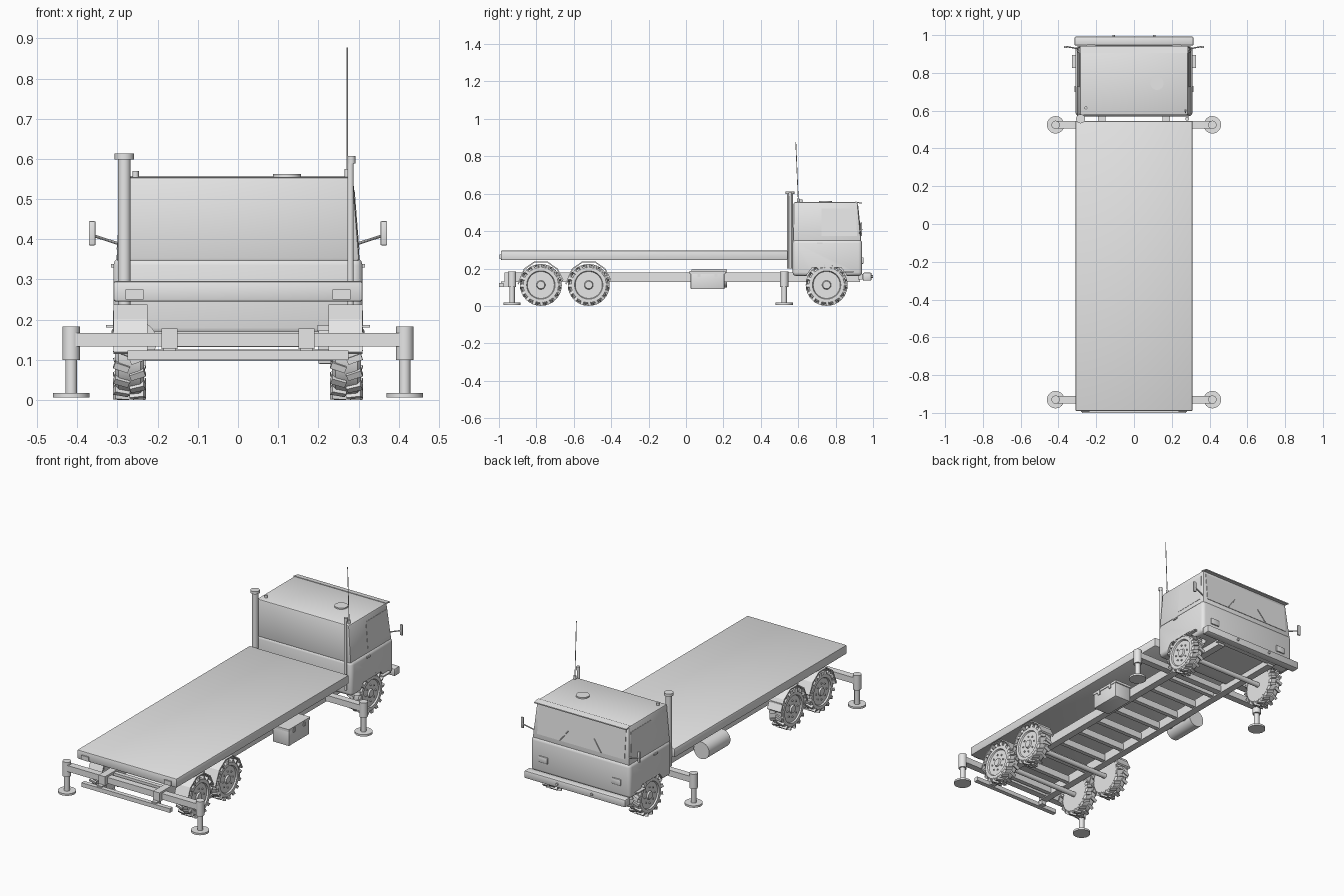
import bpy, bmesh, math
from mathutils import Vector, Matrix

if "Cube" in bpy.data.objects:
    bpy.data.objects.remove(bpy.data.objects["Cube"])

grey = bpy.data.materials.new("plain_grey")
grey.diffuse_color = (0.8, 0.8, 0.8, 1)
grey.use_nodes = True
grey.node_tree.nodes["Principled BSDF"].inputs["Base Color"].default_value = grey.diffuse_color


def finish(name, bm, smooth=False, bevel=0, seg=2):
    bmesh.ops.recalc_face_normals(bm, faces=bm.faces[:])
    me = bpy.data.meshes.new(name)
    bm.to_mesh(me)
    bm.free()
    me.materials.append(grey)
    ob = bpy.data.objects.new(name, me)
    bpy.context.collection.objects.link(ob)
    bpy.ops.object.select_all(action='DESELECT')
    ob.select_set(True)
    bpy.context.view_layer.objects.active = ob
    if bevel:
        m = ob.modifiers.new("bevel", 'BEVEL')
        m.width, m.segments = bevel, seg
        m.limit_method = 'ANGLE'
        bpy.ops.object.modifier_apply(modifier=m.name)
    if smooth or bevel:
        bpy.ops.object.shade_smooth_by_angle(angle=math.radians(35))
    return ob


def add_box(bm, lo, hi, mat=Matrix()):
    lo, hi = Vector(lo), Vector(hi)
    size = Matrix.Diagonal((*[abs(c) for c in hi - lo], 1))
    bmesh.ops.create_cube(bm, size=1, matrix=mat @ Matrix.Translation((lo + hi) / 2) @ size)


def add_cyl(bm, a, b, r, seg=24):
    a, b = Vector(a), Vector(b)
    rot = (b - a).to_track_quat('Z', 'Y').to_matrix().to_4x4()
    bmesh.ops.create_cone(bm, cap_ends=True, segments=seg, radius1=r, radius2=r,
                          depth=(b - a).length, matrix=Matrix.Translation((a + b) / 2) @ rot)


def box(name, lo, hi, bevel=0, seg=2):
    bm = bmesh.new()
    add_box(bm, lo, hi)
    return finish(name, bm, bevel=bevel, seg=seg)


def cyl(name, a, b, r, seg=24):
    bm = bmesh.new()
    add_cyl(bm, a, b, r, seg)
    return finish(name, bm, True)


def prism(name, yz, x0, x1, bevel=0):
    """Side profile extruded across x."""
    bm = bmesh.new()
    f = bm.faces.new([bm.verts.new((x0, y, z)) for y, z in yz])
    ext = bmesh.ops.extrude_face_region(bm, geom=[f])['geom']
    bmesh.ops.translate(bm, vec=(x1 - x0, 0, 0),
                        verts=[v for v in ext if isinstance(v, bmesh.types.BMVert)])
    return finish(name, bm, bevel=bevel)


def wheel(s, y, z=0.112):
    bm = bmesh.new()
    # tyre, rim and disc turned around the axle: (x, radius)
    prof = [(0.234, 0.0), (0.234, 0.094), (0.243, 0.103), (0.297, 0.103), (0.306, 0.094),
            (0.306, 0.076), (0.298, 0.072), (0.298, 0.024), (0.306, 0.02), (0.306, 0.0)]
    vs = [bm.verts.new((s * x, y, z + r)) for x, r in prof]
    es = [bm.edges.new(p) for p in zip(vs, vs[1:])]
    bmesh.ops.spin(bm, geom=vs + es, cent=(0, y, z), axis=(1, 0, 0), angle=math.tau, steps=32)
    bmesh.ops.remove_doubles(bm, verts=bm.verts[:], dist=1e-4)
    # slanted tread lugs, staggered on the two shoulders
    n = 16
    for i in range(n):
        for side in (-1, 1):
            a = math.tau * (i + 0.25 * side) / n
            m = (Matrix.Translation((s * 0.27, y, z)) @ Matrix.Rotation(a, 4, 'X')
                 @ Matrix.Translation((side * 0.02, 0, 0.104))
                 @ Matrix.Rotation(side * 0.35, 4, 'Z'))
            add_box(bm, (-0.019, -0.008, -0.012), (0.019, 0.008, 0.0075), m)
    # wheel nuts
    for i in range(8):
        a = math.tau * i / 8
        c = (y + 0.045 * math.cos(a), z + 0.045 * math.sin(a))
        add_cyl(bm, (s * 0.296, *c), (s * 0.303, *c), 0.005, 6)
    finish("wheel", bm, True)


# load bed
box("load_bed", (-0.31, -0.99, 0.245), (0.31, 0.545, 0.296), 0.006)

# chassis ladder
for i in range(10):
    y = -0.88 + i * 0.15
    box("chassis_crossmember", (-0.15, y - 0.012, 0.132), (0.15, y + 0.012, 0.17))
box("rear_underrun_bar", (-0.275, -1.0, 0.1), (0.275, -0.975, 0.123))

# axles
for y in (-0.776, -0.52, 0.752):
    cyl("axle", (-0.24, y, 0.112), (0.24, y, 0.112), 0.014, 16)

# crosswise outrigger beams
for y in (-0.93, 0.525):
    box("outrigger_beam", (-0.415, y - 0.019, 0.133), (0.415, y + 0.019, 0.167))

# cab lower body with wheel wells
lower = box("cab_lower_body", (-0.31, 0.57, 0.16), (0.31, 0.942, 0.355), 0.02, 3)
for s in (-1, 1):
    arch = [(0.635, 0.1), (0.645, 0.165), (0.675, 0.205), (0.83, 0.205), (0.86, 0.165), (0.87, 0.1)]
    well = [(0.63, 0.1), (0.63, 0.23), (0.875, 0.23), (0.875, 0.1)]
    for prof, x0, x1 in ((well, 0.224, 0.296), (arch, 0.22, 0.36)):
        cutter = prism("arch_cutter", prof, s * x0, s * x1)
        cutter.hide_render = True
        bpy.context.view_layer.objects.active = lower
        m = lower.modifiers.new("arch", 'BOOLEAN')
        m.operation, m.solver, m.object = 'DIFFERENCE', 'EXACT', cutter
        bpy.ops.object.modifier_apply(modifier=m.name)
        bpy.data.objects.remove(cutter)

# cab upper body, tapering to the roof
bm = bmesh.new()
add_box(bm, (-0.303, 0.572, 0.345), (0.303, 0.937, 0.555))
for v in bm.verts:
    if v.co.z > 0.5:
        v.co.x *= 0.945
        v.co.y = 0.917 if v.co.y > 0.7 else 0.576
finish("cab_upper_body", bm, bevel=0.008)
prism("sun_visor", [(0.905, 0.552), (0.905, 0.558), (0.942, 0.552), (0.942, 0.546)], -0.287, 0.287)

# windscreen plate, leaning with the cab front
prism("windscreen", [(0.925, 0.375), (0.937, 0.375), (0.921, 0.535), (0.91, 0.535)], -0.272, 0.272)

# front bumper
box("front_bumper", (-0.315, 0.945, 0.135), (0.315, 0.992, 0.178), 0.007)
box("bumper_mount", (-0.2, 0.92, 0.14), (0.2, 0.95, 0.172))

# roof fittings
cyl("roof_hatch", (0.122, 0.745, 0.55), (0.122, 0.745, 0.562), 0.035, 32)
cyl("roof_beacon_mount", (-0.255, 0.615, 0.55), (-0.255, 0.615, 0.57), 0.008, 16)
cyl("antenna_base", (0.272, 0.6, 0.55), (0.272, 0.6, 0.575), 0.007, 12)
cyl("antenna", (0.272, 0.6, 0.57), (0.272, 0.587, 0.877), 0.002, 8)

# stacks behind the cab
cyl("air_intake_stack", (-0.283, 0.557, 0.2), (-0.283, 0.557, 0.605), 0.016)
cyl("air_intake_cap", (-0.283, 0.557, 0.598), (-0.283, 0.557, 0.613), 0.024)
cyl("exhaust_stack", (0.28, 0.557, 0.2), (0.28, 0.557, 0.6), 0.008, 16)
cyl("exhaust_cap", (0.282, 0.557, 0.588), (0.282, 0.557, 0.607), 0.01, 16)

# side tanks and boxes
box("battery_box", (0.2, 0.025, 0.09), (0.3, 0.205, 0.183), 0.003)
box("battery_box_lid", (0.197, 0.02, 0.172), (0.303, 0.21, 0.186))
for y in (0.07, 0.16):
    box("battery_box_latch", (0.3, y - 0.008, 0.155), (0.305, y + 0.008, 0.18))
cyl("fuel_tank", (-0.25, 0.03, 0.147), (-0.25, 0.22, 0.147), 0.048, 32)
for y in (0.07, 0.18):
    box("tank_bracket", (-0.23, y - 0.01, 0.135), (-0.18, y + 0.01, 0.17))
box("battery_box_bracket", (0.18, 0.06, 0.135), (0.21, 0.17, 0.17))

# rear mudguard side profile, two humps
hump = [(-0.125, 0.12), (-0.09, 0.2), (-0.035, 0.238), (0.035, 0.238), (0.09, 0.2), (0.12, 0.14)]
inner = [(y * 0.95, z - 0.006) for y, z in hump]

for s in (-1, 1):
    box("chassis_rail", (s * 0.15, -0.97, 0.127), (s * 0.19, 0.93, 0.178))
    box("underrun_bracket", (s * 0.155, -0.99, 0.105), (s * 0.185, -0.95, 0.13))
    box("tail_light", (s * 0.235, -0.996, 0.25), (s * 0.28, -0.985, 0.275))

    for y in (-0.776, -0.52, 0.752):
        wheel(s, y)
    for y in (-0.776, -0.52):
        prism("rear_mudguard", [(y + a, b) for a, b in hump] + [(y + a, b) for a, b in inner[::-1]],
              s * 0.225, s * 0.31)
    box("mud_flap", (s * 0.23, -0.42, 0.08), (s * 0.305, -0.416, 0.18))

    # outrigger legs
    for y in (-0.93, 0.525):
        cyl("outrigger_sleeve", (s * 0.415, y, 0.1), (s * 0.415, y, 0.183), 0.022)
        cyl("outrigger_leg", (s * 0.415, y, 0.01), (s * 0.415, y, 0.11), 0.0145)
        cyl("outrigger_foot", (s * 0.415, y, 0.006), (s * 0.415, y, 0.017), 0.046, 32)

    # door window plate following the tapered cab side
    bm = bmesh.new()
    vs = []
    for y, z in ((0.725, 0.375), (0.915, 0.375), (0.905, 0.522), (0.725, 0.522)):
        vs.append(bm.verts.new((s * (0.3045 - (z - 0.345) * 0.0794), y, z)))
    f = bm.faces.new(vs)
    ext = bmesh.ops.extrude_face_region(bm, geom=[f])['geom']
    bmesh.ops.translate(bm, vec=(-s * 0.006, 0, 0),
                        verts=[v for v in ext if isinstance(v, bmesh.types.BMVert)])
    finish("door_window", bm)
    box("door_handle", (s * 0.305, 0.7, 0.33), (s * 0.316, 0.73, 0.338))
    box("cab_step", (s * 0.3, 0.825, 0.18), (s * 0.328, 0.895, 0.187))

    # mirrors
    cyl("mirror_arm", (s * 0.295, 0.928, 0.388), (s * 0.362, 0.94, 0.41), 0.0035, 8)
    box("mirror", (s * 0.355, 0.932, 0.385), (s * 0.371, 0.942, 0.445), 0.002)

    # front lights, wipers and bumper studs
    box("headlight", (s * 0.2, 0.935, 0.225), (s * 0.255, 0.949, 0.26), 0.003)
    cyl("wiper", (s * 0.13, 0.94, 0.375), (s * 0.08, 0.933, 0.44), 0.0025, 6)
    cyl("bumper_stud", (s * 0.108, 0.985, 0.157), (s * 0.108, 1.0, 0.157), 0.007, 12)
